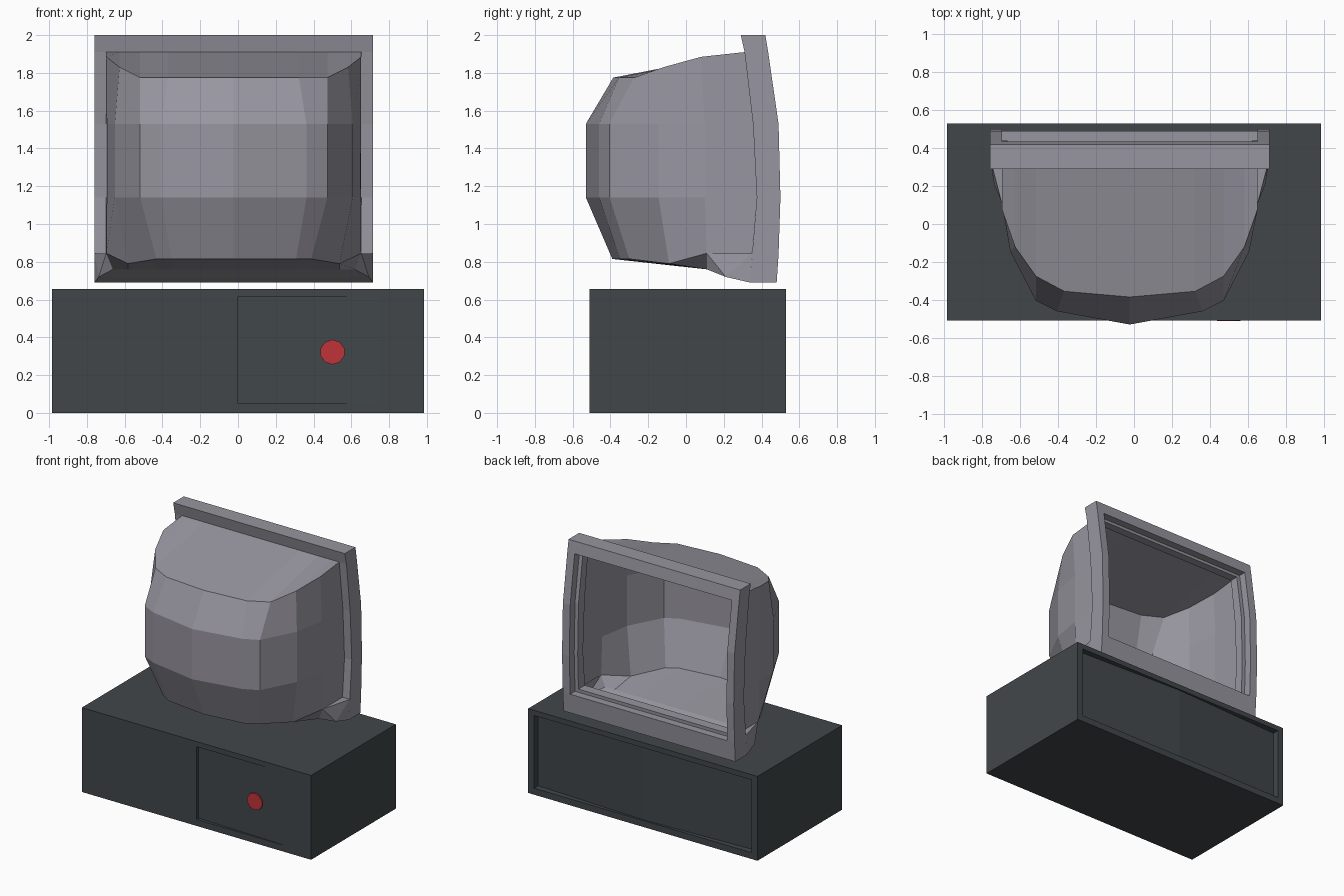
import bpy, bmesh, math
from mathutils import Matrix

if "Cube" in bpy.data.objects:
    bpy.data.objects.remove(bpy.data.objects["Cube"])

def material(name, rgb):
    m = bpy.data.materials.new(name)
    m.diffuse_color = (*rgb, 1)
    m.use_nodes = True
    m.node_tree.nodes["Principled BSDF"].inputs["Base Color"].default_value = m.diffuse_color
    return m

GREY = material("casing grey", (0.31, 0.30, 0.345))
DARK = material("cabinet slate", (0.053, 0.062, 0.068))
RED = material("knob red", (0.52, 0.033, 0.042))
CX = -0.0225  # centre line of the television

def finish(bm, name, mat, x=0.0):
    bmesh.ops.remove_doubles(bm, verts=bm.verts, dist=0.0005)
    bmesh.ops.dissolve_degenerate(bm, edges=bm.edges, dist=0.0005)
    bmesh.ops.recalc_face_normals(bm, faces=bm.faces)
    me = bpy.data.meshes.new(name)
    bm.to_mesh(me)
    bm.free()
    me.materials.append(mat)
    ob = bpy.data.objects.new(name, me)
    ob.location.x = x
    bpy.context.collection.objects.link(ob)

def poly(bm, pts):
    pts = [p for i, p in enumerate(pts) if p != pts[i - 1]]
    if len(pts) > 2:
        bm.faces.new([bm.verts.new(p) for p in pts])

def mirrored(bm, pts):
    poly(bm, pts)
    poly(bm, [(-x, y, z) for x, y, z in reversed(pts)])

def interp(table, z):
    for (z0, y0), (z1, y1) in zip(table, table[1:]):
        if z <= z1:
            return y0 + (y1 - y0) * (z - z0) / (z1 - z0)
    return table[-1][1]

# --- Cabinet with sunken door panels ---
X, Y0, Y1, H = 0.985, -0.51, 0.53, 0.655

def recessed_side(bm, y, inward, z0, z1, profile):
    """Wall at y with an opening; profile lists (x, depth) along the panel."""
    a, b = profile[0][0], profile[-1][0]
    for l, r, d, u in ((-X, a, 0, H), (b, X, 0, H), (a, b, 0, z0), (a, b, z1, H)):
        poly(bm, [(l, y, d), (r, y, d), (r, y, u), (l, y, u)])
    pts = [(x, y + inward * d) for x, d in profile]
    for (xa, ya), (xb, yb) in zip(pts, pts[1:]):
        poly(bm, [(xa, ya, z0), (xb, yb, z0), (xb, yb, z1), (xa, ya, z1)])
        for z in (z0, z1):
            poly(bm, [(xa, y, z), (xb, y, z), (xb, yb, z), (xa, ya, z)])
    for x, yy in (pts[0], pts[-1]):
        poly(bm, [(x, y, z0), (x, yy, z0), (x, yy, z1), (x, y, z1)])

bm = bmesh.new()
for z in (0, H):
    poly(bm, [(-X, Y0, z), (X, Y0, z), (X, Y1, z), (-X, Y1, z)])
for x in (-X, X):
    poly(bm, [(x, Y0, 0), (x, Y1, 0), (x, Y1, H), (x, Y0, H)])
recessed_side(bm, Y0, 1, 0.05, 0.615, [(0, 0.025), (0.74, 0.003)])
recessed_side(bm, Y1, -1, 0.05, 0.615, [(-0.935, 0.05), (0, 0.01), (0.935, 0.05)])
finish(bm, "cabinet", DARK)

# --- Round red knob on the small door ---
bm = bmesh.new()
bmesh.ops.create_cone(bm, cap_ends=True, segments=10, radius1=0.066, radius2=0.066, depth=0.014,
                      matrix=Matrix.Translation((0.5, Y0 + 0.006, 0.322)) @ Matrix.Rotation(math.pi / 2, 4, 'X'))
finish(bm, "door_knob", RED)

# --- Curved screen frame and inner lip, as rings of cells ---
FACE = [(0.69, 0.48), (0.84, 0.49), (1.14, 0.50), (1.53, 0.49), (1.91, 0.435), (2.0, 0.42)]
REAR = [(0.69, 0.34), (0.84, 0.35), (1.14, 0.375), (1.53, 0.355), (1.91, 0.31), (2.0, 0.29)]

def ring(name, xo, xi, zs, sink):
    xs = [-xo, -xi, xi, xo]
    n = len(zs) - 1
    cells = {(i, j) for i in range(3) for j in range(n) if i != 1 or j in (0, n - 1)}
    bm = bmesh.new()
    f = lambda i, j: (xs[i], interp(FACE, zs[j]) - sink, zs[j])
    r = lambda i, j: (xs[i], interp(REAR, zs[j]), zs[j])
    for i, j in cells:
        c = [(i, j), (i + 1, j), (i + 1, j + 1), (i, j + 1)]
        poly(bm, [f(*k) for k in c])
        poly(bm, [r(*k) for k in reversed(c)])
        nb = [(i, j - 1), (i + 1, j), (i, j + 1), (i - 1, j)]
        for k in range(4):
            if nb[k] not in cells:
                p, q = c[k], c[(k + 1) % 4]
                poly(bm, [f(*p), f(*q), r(*q), r(*p)])
    finish(bm, name, GREY, CX)

ring("screen_frame", 0.7375, 0.675, [0.69, 0.84, 1.14, 1.53, 1.91, 2.0], 0)
ring("screen_lip", 0.675, 0.645, [0.84, 0.865, 1.14, 1.53, 1.885, 1.91], 0.06)

# --- Bulging hollow tube casing: half rows from centre to side, mirrored ---
mid = [(0, -0.53), (0.385, -0.46), (0.495, -0.405), (0.63, -0.145), (0.672, 0.1)]
bottom = [(0, -0.39, 0.815), (0.33, -0.35, 0.815), (0.41, -0.30, 0.815),
          (0.56, -0.09, 0.79), (0.675, 0.11, 0.845), (0.675, 0.35, 0.845)]
top = [(0, -0.385, 1.775), (0.345, -0.355, 1.775), (0.495, -0.275, 1.775),
       (0.605, -0.12, 1.83), (0.675, 0.08, 1.885), (0.675, 0.31, 1.91)]
rows = [bottom] + [[(x, y, z) for x, y in mid] + [(0.675, yb, z)]
                   for z, yb in ((1.14, 0.375), (1.53, 0.355))] + [top]
bm = bmesh.new()

def strip(a, b):
    for i in range(len(a) - 1):
        mirrored(bm, [a[i], a[i + 1], b[i + 1], b[i]])

for a, b in zip(rows, rows[1:]):
    strip(a, b)
# roof
strip(top, [(x, 0.31, 1.91) for x, _, _ in top])
# stepped floor running down to the foot of the frame
floor = [bottom[:5]]
for y, z, edge in ((0.11, 0.76, 0.64), (0.21, 0.72, 0.715), (0.34, 0.69, 0.7375)):
    floor.append([(x, y, z) for x in (0, 0.33, 0.41, 0.56, edge)])
for a, b in zip(floor, floor[1:]):
    strip(a, b)
# flared lower corners
P, Q = bottom[4], (0.7375, 0.35, 0.845)
T, S, R = (f[4] for f in floor[1:])
mirrored(bm, [P, Q, S])
mirrored(bm, [Q, R, S])
mirrored(bm, [P, S, T])
mirrored(bm, [P, bottom[5], Q])
finish(bm, "tube_casing", GREY, CX)
